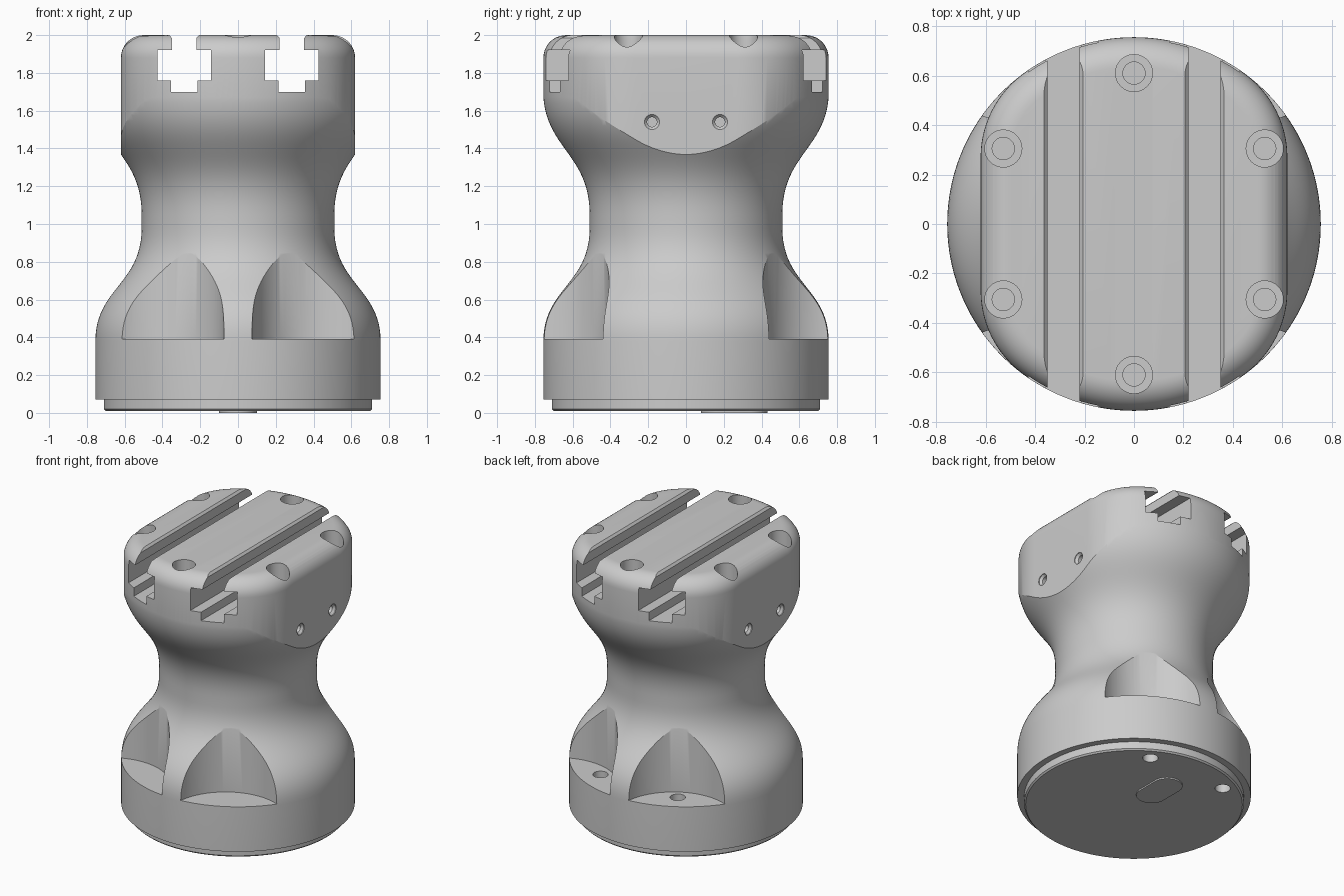
import bpy, bmesh
from math import sin, cos, pi, radians, atan2, hypot
from mathutils import Vector, Matrix
from mathutils.geometry import interpolate_bezier

if "Cube" in bpy.data.objects:
    bpy.data.objects.remove(bpy.data.objects["Cube"])


def loft(name, rings, matrix=None):
    """Skin a stack of equal-length point rings and cap both ends."""
    bm = bmesh.new()
    loops = [[bm.verts.new(p) for p in ring] for ring in rings]
    n = len(loops[0])
    for a, b in zip(loops, loops[1:]):
        for i in range(n):
            j = (i + 1) % n
            bm.faces.new((a[i], a[j], b[j], b[i]))
    bm.faces.new(loops[0])
    bm.faces.new(loops[-1])
    if matrix:
        bm.transform(matrix)
    bmesh.ops.recalc_face_normals(bm, faces=bm.faces)
    mesh = bpy.data.meshes.new(name)
    bm.to_mesh(mesh)
    bm.free()
    obj = bpy.data.objects.new(name, mesh)
    bpy.context.collection.objects.link(obj)
    return obj


def lathe(name, profile, segs, matrix=None):
    """Revolve (radius, z) points about z."""
    rings = [[(r * cos(2 * pi * i / segs), r * sin(2 * pi * i / segs), z)
              for i in range(segs)] for r, z in profile]
    return loft(name, rings, matrix)


def boolean(target, cutter, operation='DIFFERENCE'):
    mod = target.modifiers.new("cut", 'BOOLEAN')
    mod.object, mod.operation, mod.solver = cutter, operation, 'EXACT'
    bpy.context.view_layer.objects.active = target
    bpy.ops.object.modifier_apply(modifier=mod.name)
    bpy.data.objects.remove(cutter)


def bez(*pts):
    pts = [Vector((r, z, 0)) for r, z in pts]
    return [(p.x, p.y) for p in interpolate_bezier(*pts, 24)]


# Waisted body, oversized at the top so the head outline can trim it
profile = [(.70, .01), (.71, .02), (.71, .07), (.755, .07)]
profile += bez((.755, .38), (.755, .66), (.51, .68), (.51, .98))
profile += bez((.51, 1.05), (.51, 1.38), (.76, 1.40), (.757, 1.72))
profile += [(.80, 1.722), (.80, 2.1)]
body = lathe("body", profile, 160)


# Head outline: circle with two flats and blended corners, inset by d
R, FLAT, CX, CY = .755, .62, .203, .27
CORNER = FLAT - CX
SPLIT = atan2(CY, CX)


def outline(d, z):
    quarter = []
    for i in range(15):
        a = SPLIT * i / 14
        quarter.append((CX + (CORNER - d) * cos(a), CY + (CORNER - d) * sin(a)))
    for i in range(1, 17):
        a = SPLIT + (pi / 2 - SPLIT) * i / 16
        quarter.append(((R - d) * cos(a), (R - d) * sin(a)))
    half = quarter + [(-x, y) for x, y in quarter[-2::-1]]
    return [(x, y, z) for x, y in half] + [(-x, -y, z) for x, y in half]


F = .12
layers = [(-.3, -.2), (-.3, 1.2), (0, 1.2)]
layers += [(F * (1 - cos(a)), 2 - F + F * sin(a))
           for a in (radians(9 * i) for i in range(11))]
boolean(body, loft("head_trim", [outline(d, z) for d, z in layers]), 'INTERSECT')

# Two T-slots running front to back
for s in (-1, 1):
    half = [(.07, 1.70), (.07, 1.76), (.142, 1.76), (.142, 1.92),
            (.065, 1.92), (.065, 1.985), (.08, 2.001), (.08, 2.1)]
    section = half + [(-x, z) for x, z in reversed(half)]
    boolean(body, loft("slot_cutter", [[(x + s * .285, y, z) for x, z in section]
                                       for y in (-1, 1)]))

# Stepped screw holes in the top
for k in range(6):
    a = radians(30 + 60 * k)
    at = Matrix.Translation((.61 * cos(a), .61 * sin(a), 0))
    boolean(body, lathe("top_hole_cutter", [(.045, 1.78), (.045, 1.88),
                                            (.075, 1.88), (.075, 2.1)], 32, at))

# Scooped pockets in the base flare, with bolt holes in the back pair
for deg in (60, 120, 240, 300):
    a = radians(deg)
    at = Matrix.Translation((.918 * cos(a), .918 * sin(a), 0))
    boolean(body, lathe("pocket_cutter", [(.388, .39), (.388, 1.12)], 96, at))
    if deg < 180:
        at = Matrix.Translation((.61 * cos(a), .61 * sin(a), 0))
        boolean(body, lathe("bolt_hole_cutter", [(.05, -.1), (.05, .6)], 32, at))

# Small holes in the side flats
for s in (-1, 1):
    for y in (-.18, .18):
        at = Matrix.Translation((s * FLAT, y, 1.54)) @ Matrix.Rotation(s * pi / 2, 4, 'Y')
        boolean(body, lathe("side_hole_cutter", [(.026, -.12), (.026, -.02),
                                                 (.04, -.005), (.04, .1)], 24, at))

# Thin rounded pad under the base
pad_ring = []
for i in range(32):
    a = 2 * pi * (i + .5) / 32
    pad_ring.append((.1 * cos(a), .255 + .1 * sin(a) + (.077 if sin(a) > 0 else -.077)))
pad = loft("base_pad", [[(x, y, z) for x, y in pad_ring] for z in (0, .02)])

# Smooth shading with crisp edges
bpy.ops.object.select_all(action='DESELECT')
for obj in (body, pad):
    obj.select_set(True)
bpy.context.view_layer.objects.active = body
bpy.ops.object.shade_smooth_by_angle(angle=radians(25))
